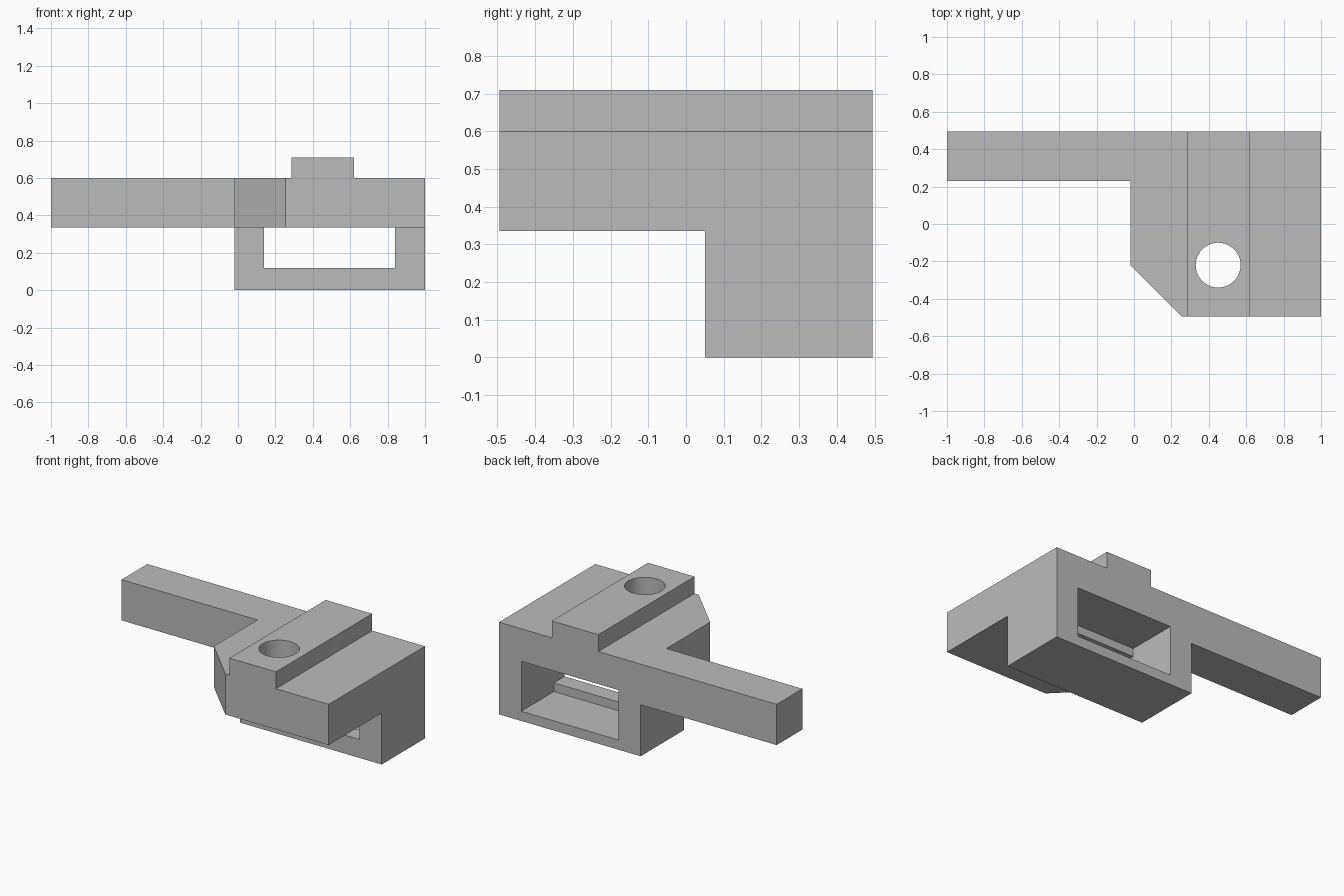
import bpy
from mathutils import Vector

cube = bpy.data.objects.get("Cube")
if cube:
    bpy.data.objects.remove(cube, do_unlink=True)

grey = bpy.data.materials.new("plain_grey")
grey.use_nodes = True
grey.diffuse_color = (0.5, 0.5, 0.5, 1)
grey.node_tree.nodes["Principled BSDF"].inputs["Base Color"].default_value = (0.5, 0.5, 0.5, 1)


def prism(name, outline, sweep):
    """Sweep a closed 3D outline along a vector into a solid."""
    n = len(outline)
    base = [Vector(p) for p in outline]
    verts = base + [p + Vector(sweep) for p in base]
    faces = [list(range(n))[::-1], list(range(n, 2 * n))]
    faces += [[i, (i + 1) % n, (i + 1) % n + n, i + n] for i in range(n)]
    mesh = bpy.data.meshes.new(name)
    mesh.from_pydata(verts, [], faces)
    mesh.materials.append(grey)
    obj = bpy.data.objects.new(name, mesh)
    bpy.context.collection.objects.link(obj)
    return obj


def box(name, x0, x1, y0, y1, z0, z1):
    outline = [(x0, y0, z0), (x1, y0, z0), (x1, y1, z0), (x0, y1, z0)]
    return prism(name, outline, (0, 0, z1 - z0))


def combine(target, tool, operation):
    tool.hide_render = True
    mod = target.modifiers.new(tool.name, "BOOLEAN")
    mod.operation = operation
    mod.solver = "EXACT"
    mod.object = tool
    bpy.context.view_layer.objects.active = target
    bpy.ops.object.modifier_apply(modifier=mod.name)
    bpy.data.objects.remove(tool, do_unlink=True)


BACK, FRONT = 0.495, -0.495
UNDER, TOP = 0.335, 0.6

# Top plate with chamfered corner and side arm
plan = [(-1, BACK), (-1, 0.23), (-0.02, 0.23), (-0.02, -0.22),
        (0.255, FRONT), (1, FRONT), (1, BACK)]
body = prism("bracket_body", [(x, y, UNDER) for x, y in plan], (0, 0, TOP - UNDER))

# Rear loop under the plate, and the raised rail on top
combine(body, box("rear_loop", -0.02, 1, 0.05, BACK, 0, 0.45), "UNION")
combine(body, box("top_rail", 0.285, 0.62, FRONT, BACK, 0.5, 0.71), "UNION")

# Stepped slot: tall pocket at the back, narrower opening at the front
combine(body, box("rear_pocket", 0.14, 0.84, 0.16, 0.6, 0.063, 0.388), "DIFFERENCE")
combine(body, box("front_opening", 0.14, 0.84, -0.1, 0.25, 0.12, UNDER), "DIFFERENCE")

# Round hole through the rail and plate
bpy.ops.mesh.primitive_cylinder_add(vertices=64, radius=0.12, depth=1,
                                    location=(0.45, -0.22, 0.6))
hole = bpy.context.object
hole.name = "hole_cutter"
hole.data.materials.append(grey)
combine(body, hole, "DIFFERENCE")

# Slanted trapezoid notch in the front top edge of the arm
section = [(-0.805, 0), (-0.465, 0), (-0.235, 0.16), (-1.035, 0.16)]
notch = prism("notch_cutter", [(x, 0.01 - s, 0.22 + s) for x, s in section], (0, 0.6, 0.6))
combine(body, notch, "DIFFERENCE")

# Smooth hole wall, sharp edges elsewhere
bpy.ops.object.select_all(action="DESELECT")
body.select_set(True)
bpy.context.view_layer.objects.active = body
bpy.ops.object.shade_smooth_by_angle(angle=0.5)
